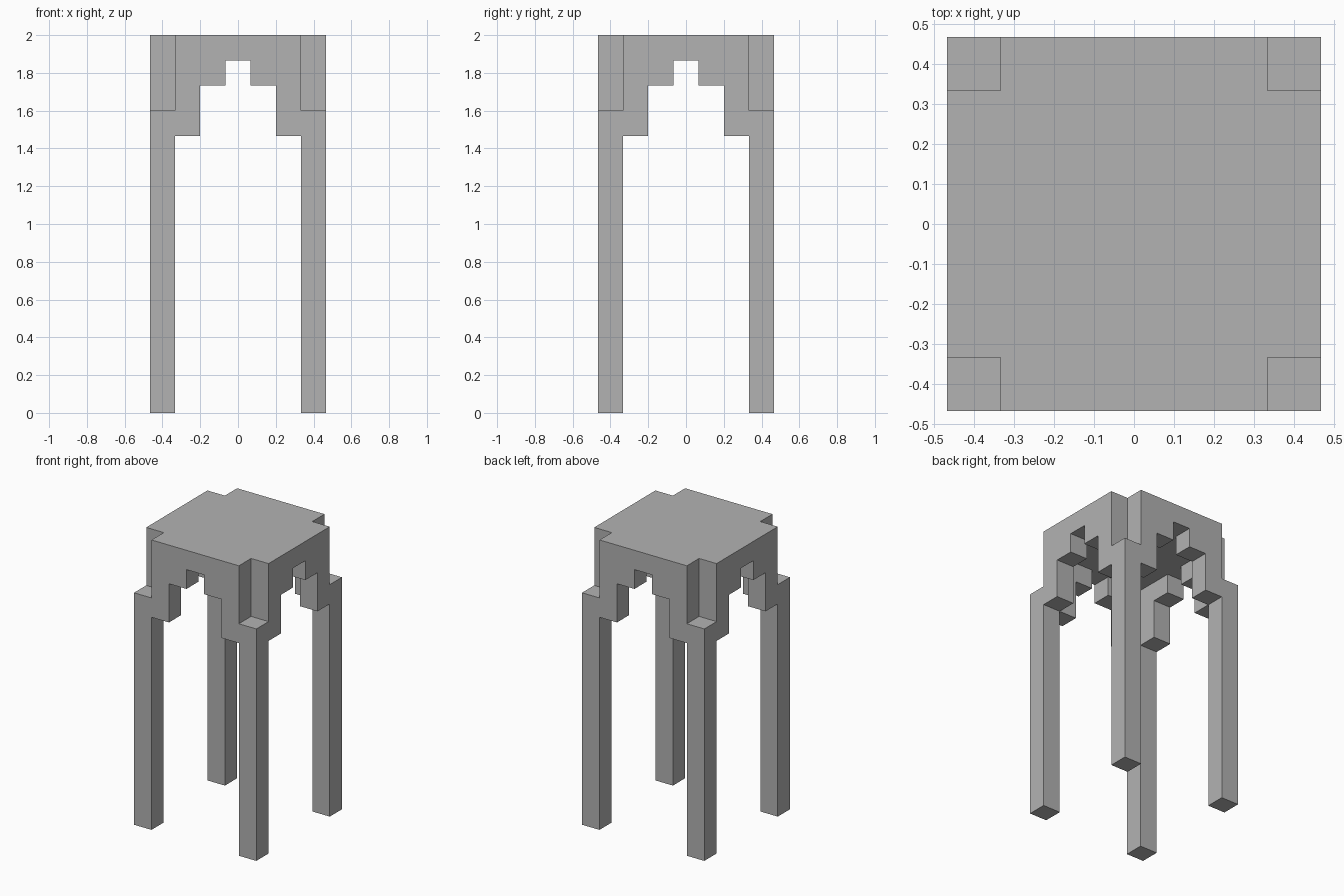
import bpy
import bmesh
from math import pi
from mathutils import Matrix, Vector

cube = bpy.data.objects.get("Cube")
if cube:
    bpy.data.objects.remove(cube, do_unlink=True)

U = 2 / 15      # one block
HALF = 3.5      # half the width in blocks

grey = bpy.data.materials.new("plain grey")
grey.use_nodes = True
colour = (0.448, 0.448, 0.448, 1)
grey.diffuse_color = colour
grey.node_tree.nodes["Principled BSDF"].inputs["Base Color"].default_value = colour


def prism(name, profile, y0, y1, turn=0.0):
    """Extrude an x-z outline from y0 to y1 (in blocks), then turn it about z."""
    bm = bmesh.new()
    face = bm.faces.new([bm.verts.new((x, y0, z)) for x, z in profile])
    side = bmesh.ops.extrude_face_region(bm, geom=[face])
    moved = [v for v in side["geom"] if isinstance(v, bmesh.types.BMVert)]
    bmesh.ops.translate(bm, verts=moved, vec=Vector((0, y1 - y0, 0)))
    bmesh.ops.recalc_face_normals(bm, faces=bm.faces)
    bm.transform(Matrix.Rotation(turn, 4, "Z") @ Matrix.Scale(U, 4))
    mesh = bpy.data.meshes.new(name)
    bm.to_mesh(mesh)
    bm.free()
    mesh.materials.append(grey)
    obj = bpy.data.objects.new(name, mesh)
    bpy.context.collection.objects.link(obj)
    return obj


def rect(x0, x1, z0, z1):
    return [(x0, z0), (x1, z0), (x1, z1), (x0, z1)]


# Seat panel between the aprons
prism("seat_panel", rect(-2.5, 2.5, 14, 15), -2.5, 2.5)

# Stepped arch outline, mirrored from its right half
right = [(0.5, 14), (0.5, 13), (1.5, 13), (1.5, 11), (2.5, 11), (2.5, 15)]
arch = right + [(-x, z) for x, z in reversed(right)]

# One apron and one leg for each quarter turn; leg tops sit below the seat
for i, (side, corner) in enumerate([("front", "front_right"), ("left", "front_left"),
                                    ("back", "back_left"), ("right", "back_right")]):
    turn = i * pi / 2
    prism(side + "_apron", arch, -HALF, -2.5, turn)
    prism(corner + "_leg", rect(-HALF, -2.5, 0, 12), -HALF, -2.5, turn)
